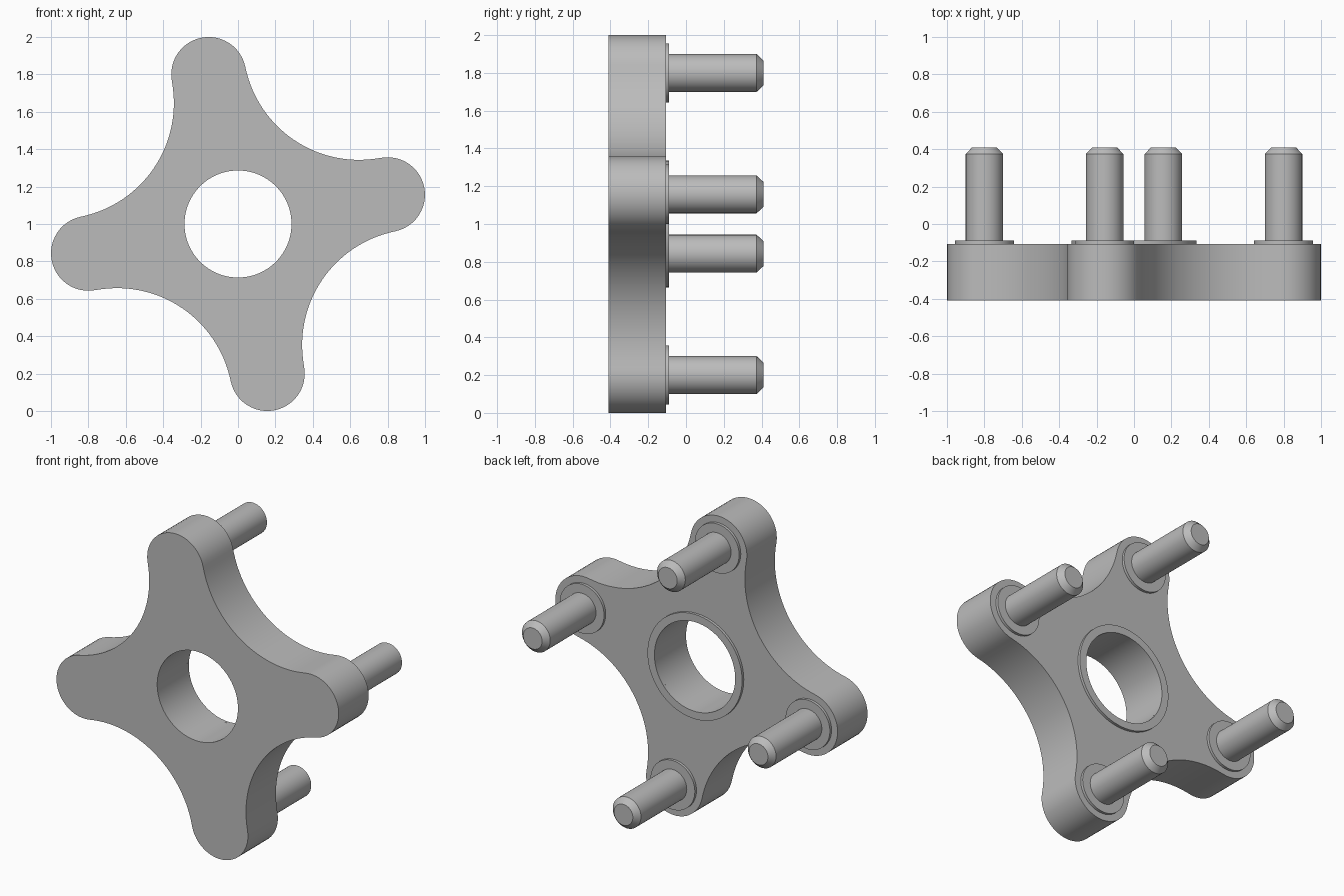
import bpy, bmesh
from math import sin, cos, tau, pi, atan2, hypot, radians

cube = bpy.data.objects.get("Cube")
if cube:
    bpy.data.objects.remove(cube, do_unlink=True)

grey = bpy.data.materials.new("plain grey")
grey.use_nodes = True
grey.diffuse_color = (0.5, 0.5, 0.5, 1)
grey.node_tree.nodes["Principled BSDF"].inputs["Base Color"].default_value = (0.5, 0.5, 0.5, 1)

FRONT, BACK, PAD = -0.409, -0.106, -0.089
HOLE, ARM, LOBE, TILT = 0.286, 0.815, 0.2, radians(11.1)
NOTCH, NOTCH_DIST = 0.62, 1.16


def loft(name, rings, closed=False, cap_end=False):
    """Skin a list of point rings with quads."""
    bm = bmesh.new()
    loops = [[bm.verts.new(p) for p in ring] for ring in rings]
    pairs = list(zip(loops, loops[1:]))
    if closed:
        pairs.append((loops[-1], loops[0]))
    n = len(loops[0])
    for a, b in pairs:
        for i in range(n):
            j = (i + 1) % n
            bm.faces.new((a[i], a[j], b[j], b[i]))
    if cap_end:
        bm.faces.new(loops[0])
        bm.faces.new(loops[-1])
    bmesh.ops.recalc_face_normals(bm, faces=bm.faces)
    mesh = bpy.data.meshes.new(name)
    bm.to_mesh(mesh)
    bm.free()
    mesh.materials.append(grey)
    obj = bpy.data.objects.new(name, mesh)
    bpy.context.collection.objects.link(obj)
    bpy.ops.object.select_all(action="DESELECT")
    obj.select_set(True)
    bpy.context.view_layer.objects.active = obj
    bpy.ops.object.shade_smooth_by_angle(angle=radians(30))
    return obj


def circle(r, y, x=0, z=1, n=64):
    return [(x + r * cos(tau * i / n), y, z + r * sin(tau * i / n)) for i in range(n)]


# Four-lobed outline: round lobe ends joined by tangent concave arcs
outline = []
nx = NOTCH_DIST * cos(pi / 4)
join = atan2(nx, nx - ARM)          # lobe angle where the concave arc starts
start = join + pi
sweep = 2 * (start - 5 * pi / 4)    # the arc is symmetric about the diagonal
for k in range(4):
    turn = TILT + k * pi / 2
    local = [(ARM + LOBE * cos(t), LOBE * sin(t))
             for t in (-join + 2 * join * i / 24 for i in range(25))]
    local += [(nx + NOTCH * cos(t), nx + NOTCH * sin(t))
              for t in (start - sweep * i / 28 for i in range(1, 28))]
    outline += [(x * cos(turn) - z * sin(turn), x * sin(turn) + z * cos(turn)) for x, z in local]


def outer(y):
    return [(x, y, z + 1) for x, z in outline]


def inner(y):
    return [(HOLE * x / hypot(x, z), y, 1 + HOLE * z / hypot(x, z)) for x, z in outline]


# Plate with central bore
loft("plate", [outer(FRONT), outer(BACK), inner(BACK), inner(FRONT)], closed=True)

# Raised rim around the bore
loft("bore_rim", [circle(HOLE, BACK, n=128), circle(0.335, BACK, n=128),
                  circle(0.335, PAD, n=128), circle(HOLE, PAD, n=128)], closed=True)

# Pad and chamfered pin on each lobe
for k, side in enumerate(("left", "top", "right", "bottom")):
    a = TILT + k * pi / 2
    x, z = ARM * cos(a), 1 + ARM * sin(a)
    loft(side + "_pad", [circle(0.157, BACK - 0.01, x, z), circle(0.157, PAD, x, z)], cap_end=True)
    loft(side + "_pin", [circle(0.1, PAD - 0.01, x, z), circle(0.1, 0.374, x, z),
                         circle(0.067, 0.409, x, z)], cap_end=True)
